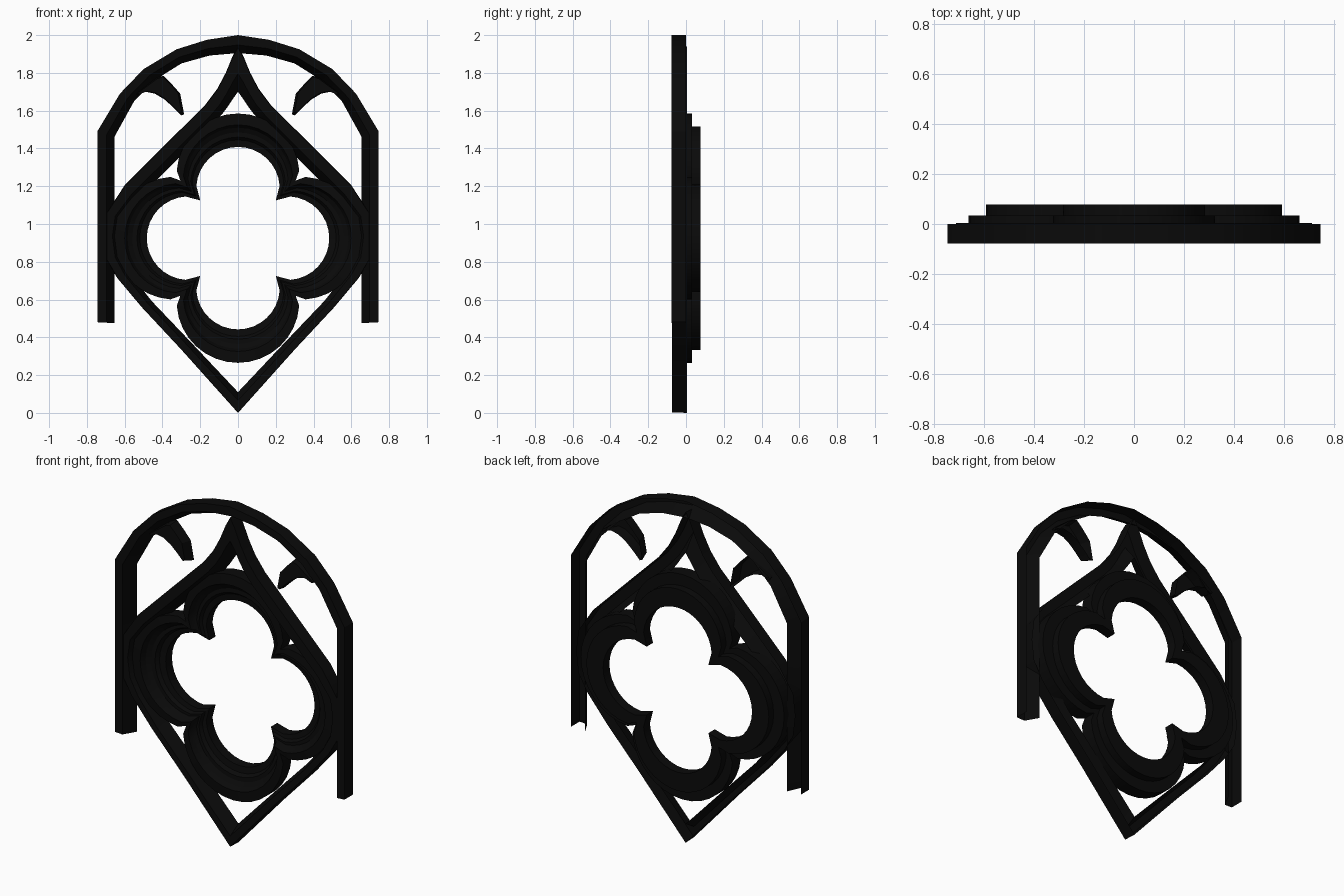
import bpy, bmesh
from math import sin, cos, radians
from mathutils import Vector

if "Cube" in bpy.data.objects:
    bpy.data.objects.remove(bpy.data.objects["Cube"])

CZ = 0.925  # height of the quatrefoil centre

# near-black iron
black = bpy.data.materials.new("black_iron")
black.diffuse_color = (.003, .003, .003, 1)
black.use_nodes = True
black.node_tree.nodes["Principled BSDF"].inputs["Base Color"].default_value = black.diffuse_color


def finish(name, bm):
    bmesh.ops.remove_doubles(bm, verts=bm.verts, dist=0.0005)
    bmesh.ops.recalc_face_normals(bm, faces=bm.faces)
    me = bpy.data.meshes.new(name)
    bm.to_mesh(me)
    bm.free()
    me.materials.append(black)
    ob = bpy.data.objects.new(name, me)
    bpy.context.collection.objects.link(ob)
    bpy.ops.object.select_all(action='DESELECT')
    ob.select_set(True)
    bpy.context.view_layer.objects.active = ob
    bpy.ops.object.shade_smooth_by_angle(angle=radians(30))
    return ob


def skin(name, loops, close_path, close_profile):
    """Join successive loops of points with quads."""
    bm = bmesh.new()
    rows = [[bm.verts.new(p) for p in lp] for lp in loops]
    if close_profile:
        rows.append(rows[0])
    n = len(rows[0])
    for a, b in zip(rows, rows[1:]):
        for i in range(n if close_path else n - 1):
            j = (i + 1) % n
            bm.faces.new((a[i], a[j], b[j], b[i]))
    return finish(name, bm)


def mirrored(half):
    """Half outline on +x, ending on the axis, extended to -x."""
    return half + [(-x, z) for x, z in reversed(half) if x > 0]


def bar(name, outer, inner, profile, close):
    """Moulding between two outlines; profile is (blend, y)."""
    o, i = mirrored(outer), mirrored(inner)
    loops = [[(a[0] + (b[0] - a[0]) * t, y, a[1] + (b[1] - a[1]) * t)
              for a, b in zip(o, i)] for t, y in profile]
    return skin(name, loops, close, False)


# outer arch with posts, hollow at the back
bar("outer_arch",
    [(.745, .48), (.745, 1.49), (.625, 1.69), (.50, 1.82), (.325, 1.925), (.165, 1.975), (0, 2.0)],
    [(.655, .475), (.655, 1.46), (.55, 1.65), (.44, 1.762), (.30, 1.85), (.15, 1.892), (0, 1.905)],
    [(0, 0), (0, -.078), (.55, -.078), (1, 0)], False)

# pointed diamond frame, hollow at the back
bar("diamond_frame",
    [(0, 0), (.30, .335), (.51, .56), (.64, .715), (.695, .81), (.71, .935), (.695, 1.06),
     (.60, 1.205), (.36, 1.445), (.174, 1.63), (.11, 1.715), (.065, 1.80), (.03, 1.885), (0, 1.94)],
    [(0, .11), (.25, .375), (.455, .59), (.57, .735), (.62, .83), (.635, .935), (.62, 1.03),
     (.54, 1.125), (.327, 1.335), (.127, 1.535), (.085, 1.58), (.055, 1.62), (.025, 1.665), (0, 1.70)],
    [(0, .004), (.03, -.073), (.6, -.073), (1, .004)], True)


# quatrefoil ring: stepped moulding following four lobes
def quatrefoil(e, y, seg=16):
    t = (e - .483) / (.66 - .483)
    d, r, c = .262 + .073 * t, .221 + .104 * t, .2 + .105 * t
    pts = []
    for k in range(4):
        q = radians(90 * k)
        local = []
        for s in range(seg + 1):
            a = radians(-86 + 172 * s / seg)
            local.append((d + r * cos(a), r * sin(a)))
        local.append((c, c))
        pts += [(u * cos(q) - v * sin(q), y, CZ + u * sin(q) + v * cos(q)) for u, v in local]
    return pts


ring_profile = [(.483, .02), (.483, .078), (.592, .078), (.592, .033), (.66, .033),
                (.66, -.045), (.60, -.05), (.585, -.02), (.56, -.005), (.535, -.005), (.52, .015)]
skin("quatrefoil_ring", [quatrefoil(e, y) for e, y in ring_profile], True, True)

# cusps hanging from the arch on both sides
cusp = [(.43, 1.775), (.395, 1.785), (.35, 1.74), (.306, 1.69), (.285, 1.58), (.30, 1.575),
        (.345, 1.62), (.39, 1.66), (.44, 1.69), (.49, 1.70), (.54, 1.68), (.545, 1.69)]
for side, sx in (("left", -1), ("right", 1)):
    bm = bmesh.new()
    mid = Vector((.41, 1.725))
    back = [bm.verts.new((sx * x, 0, z)) for x, z in cusp]
    front = [bm.verts.new((sx * (x + (mid.x - x) * .12), -.065, z + (mid.y - z) * .12)) for x, z in cusp]
    bm.faces.new(front)
    for i in range(len(cusp)):
        j = (i + 1) % len(cusp)
        bm.faces.new((back[i], back[j], front[j], front[i]))
    finish("cusp_" + side, bm)
